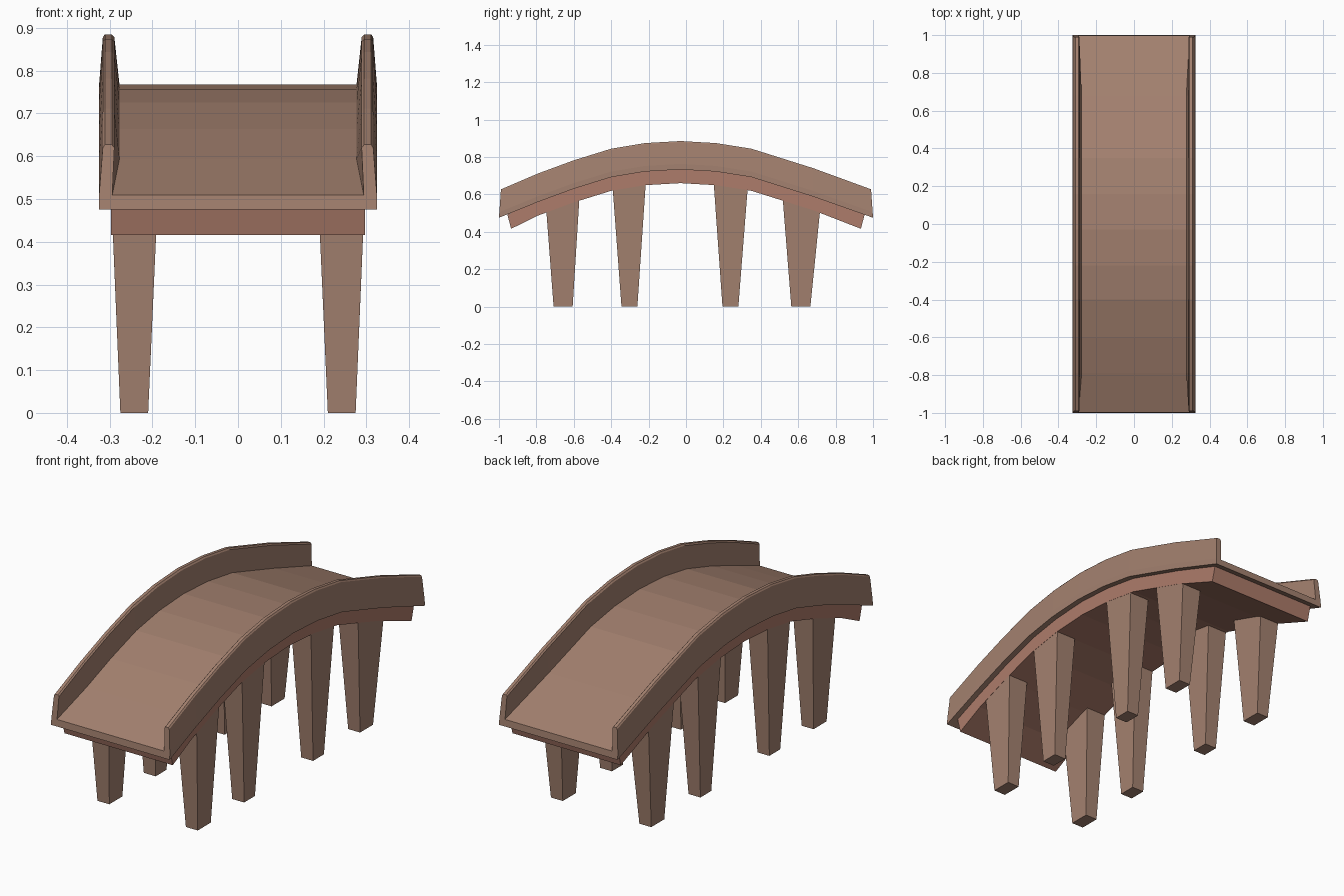
import bpy, bmesh

if "Cube" in bpy.data.objects:
    bpy.data.objects.remove(bpy.data.objects["Cube"])


def material(name, color):
    m = bpy.data.materials.new(name)
    m.diffuse_color = (*color, 1)
    m.use_nodes = True
    m.node_tree.nodes["Principled BSDF"].inputs["Base Color"].default_value = m.diffuse_color
    return m


BROWN = material("brown_stone", (0.37, 0.22, 0.16))
RED = material("reddish_stone", (0.42, 0.20, 0.145))

# arch line along y: underside of the deck
ARCH = [(-1, .475), (-.79, .56), (-.6, .630), (-.4, .692), (-.22, .722), (-.03, .733),
        (.16, .722), (.35, .692), (.68, .588), (1, .475)]


def loft(name, rings, mat):
    """Skin a list of equal-length closed rings and cap both ends."""
    bm = bmesh.new()
    loops = [[bm.verts.new(p) for p in r] for r in rings]
    n = len(loops[0])
    for a, b in zip(loops, loops[1:]):
        for i in range(n):
            j = (i + 1) % n
            bm.faces.new((a[i], a[j], b[j], b[i]))
    bm.faces.new(loops[0])
    bm.faces.new(loops[-1])
    bmesh.ops.recalc_face_normals(bm, faces=bm.faces)
    me = bpy.data.meshes.new(name)
    bm.to_mesh(me)
    bm.free()
    me.materials.append(mat)
    ob = bpy.data.objects.new(name, me)
    bpy.context.collection.objects.link(ob)
    return ob


# deck with tapered side walls, a U-shaped section swept along the arch
def deck_ring(y, z):
    end = abs(y) == 1
    foot = .294 if end else .277
    half = [(.325, 0), (.325, .03), (.316, .145), (.311, .152), (.295, .152),
            (.289, .145), (foot, .034)]
    section = half + [(-x, h) for x, h in reversed(half)]
    return [(x, y * (1 - .07 * h) if end else y, z + h) for x, h in section]


loft("deck_and_walls", [deck_ring(y, z) for y, z in ARCH], BROWN)


# narrower supporting slab under the deck, ends cut square to the slope
def slab_ring(y, z):
    top, bot = y, y
    zt, zb = z + .005, z - .073
    if abs(y) == 1:
        top, bot = y * .955, y * .935
        zt, zb = .492, .416
    return [(.297, top, zt), (-.297, top, zt), (-.297, bot, zb), (.297, bot, zb)]


loft("arch_slab", [slab_ring(y, z) for y, z in ARCH], RED)


def slab_mid(y):
    """Height inside the slab at y, where a leg top is buried."""
    for (y0, z0), (y1, z1) in zip(ARCH, ARCH[1:]):
        if y0 <= y <= y1:
            return z0 + (z1 - z0) * (y - y0) / (y1 - y0) - .06


# tapered legs: (bottom y range, top y range)
LEGS = [((-.708, -.606), (-.747, -.57)), ((-.345, -.260), (-.392, -.215)),
        ((.195, .280), (.148, .330)), ((.563, .665), (.517, .717))]
for i, ((b0, b1), (t0, t1)) in enumerate(LEGS):
    for side, s in (("left", -1), ("right", 1)):
        bi, bo, ti, to = s * .210, s * .275, s * .187, s * .2965
        foot = [(bi, b0, 0), (bo, b0, 0), (bo, b1, 0), (bi, b1, 0)]
        za, zb = slab_mid(t0), slab_mid(t1)
        top = [(ti, t0, za), (to, t0, za), (to, t1, zb), (ti, t1, zb)]
        loft(f"leg_{side}_{i + 1}", [foot, top], BROWN)
